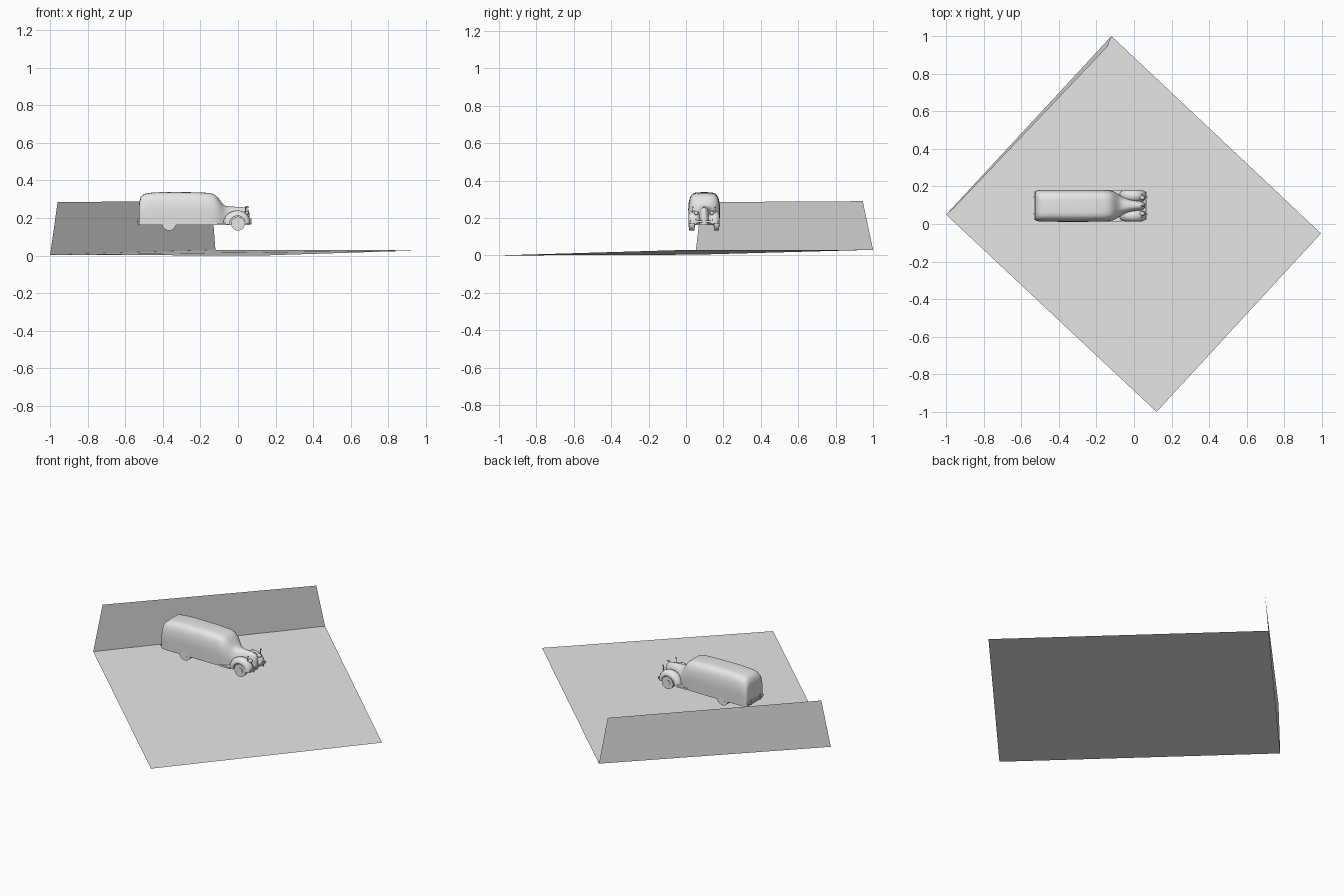
import bpy, bmesh, math
from mathutils import Vector

if "Cube" in bpy.data.objects:
    bpy.data.objects.remove(bpy.data.objects["Cube"])

CY = 0.097  # centre line of the van in y
grey = bpy.data.materials.new("plain grey")
grey.diffuse_color = (0.8, 0.8, 0.8, 1)
grey.use_nodes = True
grey.node_tree.nodes["Principled BSDF"].inputs["Base Color"].default_value = grey.diffuse_color


def make(name, verts, faces, smooth=None, recalc=True):
    me = bpy.data.meshes.new(name)
    me.from_pydata(verts, [], faces)
    if recalc:
        bm = bmesh.new()
        bm.from_mesh(me)
        bmesh.ops.recalc_face_normals(bm, faces=bm.faces)
        bm.to_mesh(me)
        bm.free()
    ob = bpy.data.objects.new(name, me)
    bpy.context.collection.objects.link(ob)
    return finish(ob, name, smooth)


def finish(ob, name, smooth=None):
    ob.name = name
    ob.data.materials.clear()
    ob.data.materials.append(grey)
    if smooth:
        bpy.ops.object.select_all(action='DESELECT')
        ob.select_set(True)
        bpy.context.view_layer.objects.active = ob
        bpy.ops.object.shade_smooth_by_angle(angle=math.radians(smooth))
    return ob


def loft(name, rings, closed=True, caps=True, smooth=50):
    n = len(rings[0])
    verts = [p for r in rings for p in r]
    faces = []
    for i in range(len(rings) - 1):
        for j in range(n if closed else n - 1):
            k = (j + 1) % n
            faces.append((i * n + j, i * n + k, (i + 1) * n + k, (i + 1) * n + j))
    if caps:
        faces.append(tuple(range(n)))
        faces.append(tuple(range((len(rings) - 1) * n, len(rings) * n)))
    return make(name, verts, faces, smooth)


def cylinder(name, loc, r, depth, rot, seg=24):
    bpy.ops.mesh.primitive_cylinder_add(vertices=seg, radius=r, depth=depth, location=loc, rotation=rot)
    return finish(bpy.context.object, name, 40)


def box(name, loc, size):
    bpy.ops.mesh.primitive_cube_add(size=1, location=loc)
    ob = bpy.context.object
    ob.scale = size
    return finish(ob, name)


def ball(name, loc, scale):
    bpy.ops.mesh.primitive_uv_sphere_add(segments=16, ring_count=10, radius=1, location=loc)
    ob = bpy.context.object
    ob.scale = scale
    return finish(ob, name, 60)


# Tilted floor sheet and leaning back wall
left, top = (-1.0, 0.05, 0.004), (-0.12, 1.0, 0.03)
make("floor", [left, (0.12, -1.0, 0.0), (0.995, -0.05, 0.028), top], [(0, 1, 2, 3)], recalc=False)
make("back_wall", [left, top, (-0.14, 0.945, 0.29), (-0.96, 0.083, 0.285)], [(0, 1, 2, 3)], recalc=False)

# Body and hood: x, half width, top height, roundness
stations = [
    (-.527, .068, .262, 4.5), (-.525, .077, .287, 4.5), (-.518, .082, .313, 4.5),
    (-.50, .0845, .328, 4.5), (-.47, .085, .334, 4.5), (-.40, .086, .338, 4.5),
    (-.25, .086, .337, 4.5), (-.16, .085, .334, 4.4), (-.13, .083, .328, 4.2),
    (-.11, .078, .312, 3.8), (-.095, .071, .293, 3.4), (-.08, .062, .274, 3),
    (-.065, .053, .264, 2.7), (-.04, .043, .261, 2.5), (0, .034, .259, 2.4),
    (.03, .028, .257, 2.4), (.048, .021, .252, 2.4), (.056, .014, .243, 2.4), (.06, .006, .23, 2.4)]
rings = []
for x, w, zt, e in stations:
    ring = []
    for i in range(33):
        a = math.pi * i / 32
        c, s = math.cos(a), math.sin(a)
        u = math.copysign(abs(c) ** (2 / e), c)
        v = max(s, 0) ** (2 / e)
        tuck = 0.95 + 0.05 * min(1, v * 2)
        ring.append((x, CY + u * w * tuck, 0.163 + v * (zt - 0.163)))
    rings.append(ring)
loft("van_body", rings)

# Front fenders: rounded section swept over the wheel
section = [(.022, .046), (.030, .059), (.042, .066), (.056, .068), (.070, .064),
           (.079, .055), (.083, .045), (.082, .039), (.076, .039), (.03, .039)]
for side, label in ((1, "left"), (-1, "right")):
    rings = []
    for i in range(25):
        a = math.radians(-2 + 190 * i / 24)
        stretch = 1.15 if math.cos(a) < 0 else 0.97
        rings.append([(stretch * r * math.cos(a), CY + side * y, .172 + r * math.sin(a)) for y, r in section])
    loft("front_fender_" + label, rings)

    # Running board, wheels and lamps on each side
    box("running_board_" + label, (-.1, CY + side * .067, .168), (.07, .032, .01))
    for x, axle in ((0, "front"), (-.367, "rear")):
        cylinder(f"{axle}_wheel_{label}", (x, CY + side * .066, .17), .037, .028, (math.pi / 2, 0, 0), 32)
        cylinder(f"{axle}_hubcap_{label}", (x, CY + side * .066, .17), .018, .033, (math.pi / 2, 0, 0))
    ball("headlight_" + label, (.044, CY + side * .042, .226), (.013, .011, .011))
    cylinder("marker_post_" + label, (.04, CY + side * .06, .243), .0015, .03, (0, 0, 0), 8)
    ball("marker_lamp_" + label, (.042, CY + side * .06, .257), (.006, .004, .004))
    for x, end in ((.068, "front"), (-.531, "rear")):
        box(f"{end}_overrider_{label}", (x, CY + side * .045, .181), (.006, .007, .03))

# Bumpers and hood ornament
for x, end in ((.065, "front"), (-.529, "rear")):
    box(end + "_bumper", (x, CY, .181), (.005, .15, .012))
ball("hood_ornament", (.047, CY, .259), (.012, .003, .004))
